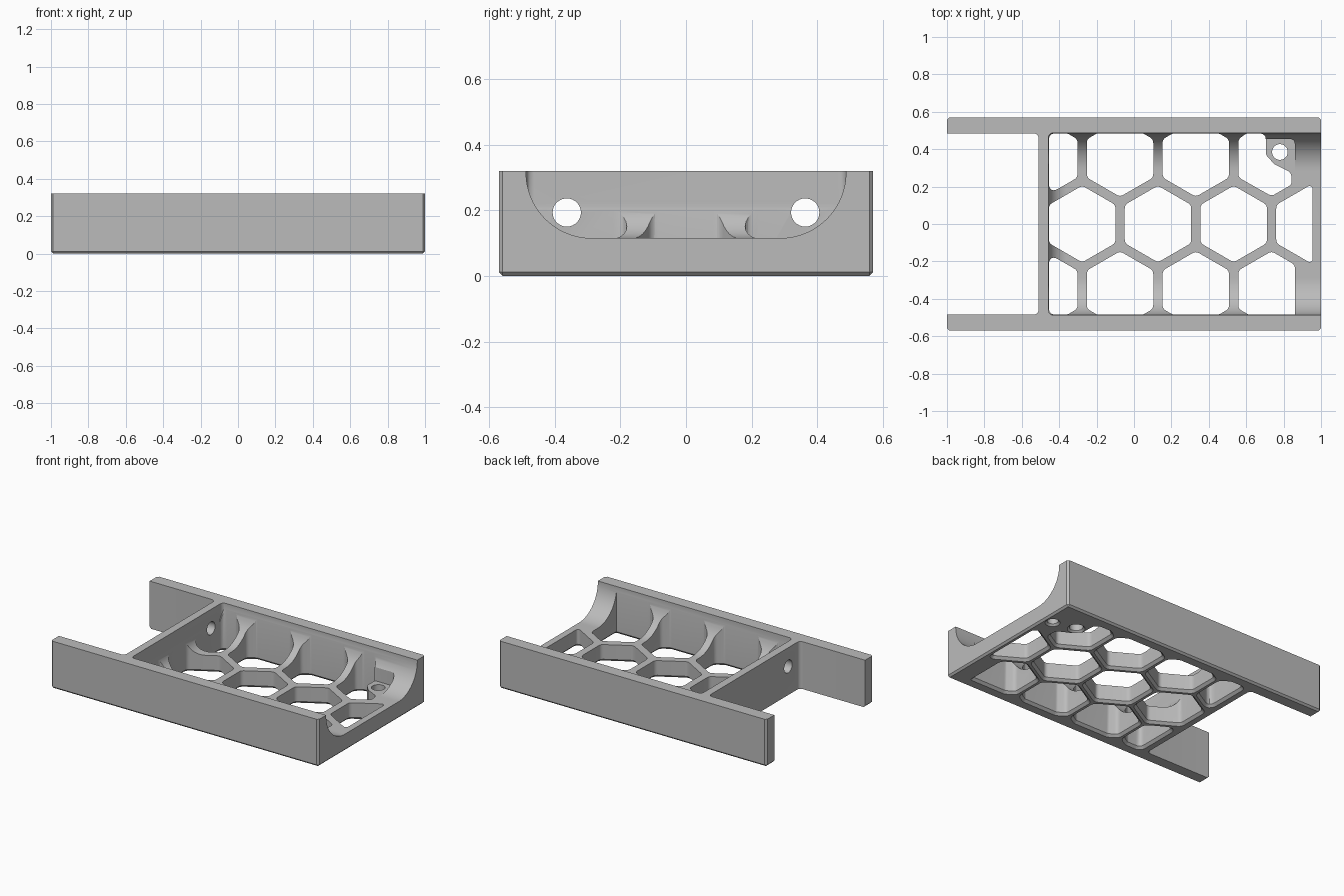
import bpy, bmesh, math
from mathutils import Vector

if "Cube" in bpy.data.objects:
    bpy.data.objects.remove(bpy.data.objects["Cube"])

grey = bpy.data.materials.new("plain grey")
grey.use_nodes = True
grey.diffuse_color = (0.5, 0.5, 0.5, 1)
grey.node_tree.nodes["Principled BSDF"].inputs["Base Color"].default_value = (0.5, 0.5, 0.5, 1)

FLOOR, TOP = 0.115, 0.32
HALF = 0.487          # half width between the side walls
WALL = -0.457         # inner face of the cross wall
PITCH = 0.405         # honeycomb spacing
APOTHEM = PITCH / 2 - 0.025
BIG = 2


def make_object(name, bm):
    bmesh.ops.recalc_face_normals(bm, faces=bm.faces)
    mesh = bpy.data.meshes.new(name)
    bm.to_mesh(mesh)
    bm.free()
    ob = bpy.data.objects.new(name, mesh)
    bpy.context.collection.objects.link(ob)
    mesh.materials.append(grey)
    return ob


def rounded(points, radius, steps=6):
    """Replace every corner of an outline with a soft arc."""
    pts = [Vector(p) for p in points]
    out = []
    for i, p in enumerate(pts):
        a, b = pts[i - 1] - p, pts[(i + 1) % len(pts)] - p
        turn = math.pi - a.angle(b)
        d = min(radius * math.tan(turn / 2), 0.45 * a.length, 0.45 * b.length)
        s, e = p + a.normalized() * d, p + b.normalized() * d
        for k in range(steps + 1):
            t = k / steps
            out.append(s * (1 - t) ** 2 + p * 2 * t * (1 - t) + e * t ** 2)
    return out


def grown(pts, amount):
    """Offset a counter-clockwise outline outwards."""
    out = []
    for i, p in enumerate(pts):
        t = (pts[(i + 1) % len(pts)] - pts[i - 1]).normalized()
        out.append(p + Vector((t.y, -t.x)) * amount)
    return out


def clipped(pts, axis, limit, sign):
    """Keep the part of a convex outline on one side of an axis line."""
    out = []
    for i, q in enumerate(pts):
        p = pts[i - 1]
        dp, dq = sign * (limit - p[axis]), sign * (limit - q[axis])
        if dp * dq < 0:
            out.append(p.lerp(q, dp / (dp - dq)))
        if dq >= 0:
            out.append(q)
    return out


def loft(bm, axis, layers):
    """Stack equal-length outlines [(outline, height), ...] along an axis."""
    place = {"x": lambda u, v, w: (w, u, v),
             "y": lambda u, v, w: (u, w, v),
             "z": lambda u, v, w: (u, v, w)}[axis]
    rings = [[bm.verts.new(place(p[0], p[1], w)) for p in pts] for pts, w in layers]
    for low, high in zip(rings, rings[1:]):
        for i in range(len(low)):
            bm.faces.new((low[i - 1], low[i], high[i], high[i - 1]))
    bm.faces.new(rings[0])
    bm.faces.new(rings[-1])


def prism(name, axis, pts, start, end):
    bm = bmesh.new()
    loft(bm, axis, [(pts, start), (pts, end)])
    return make_object(name, bm)


def boolean(target, tool, operation):
    mod = target.modifiers.new("cut", "BOOLEAN")
    mod.operation, mod.solver, mod.object = operation, "EXACT", tool
    bpy.context.view_layer.update()
    graph = bpy.context.evaluated_depsgraph_get()
    mesh = bpy.data.meshes.new_from_object(target.evaluated_get(graph))
    target.modifiers.clear()
    target.data = mesh
    bpy.data.objects.remove(tool)


def rect(x0, x1, y0, y1):
    return [Vector(p) for p in ((x0, y0), (x1, y0), (x1, y1), (x0, y1))]


def arc(cx, cy, r, a0, a1, steps=24):
    angles = [math.radians(a0 + (a1 - a0) * k / steps) for k in range(steps + 1)]
    return [Vector((cx + r * math.cos(a), cy + r * math.sin(a))) for a in angles]


def circle(cx, cy, r):
    return arc(cx, cy, r, 0, 360, 40)[:-1]


# Outer block, chamfered everywhere but the top rim
bm = bmesh.new()
loft(bm, "z", [(rect(-1, 1, -0.57, 0.57), 0), (rect(-1, 1, -0.57, 0.57), TOP)])
edges = [e for e in bm.edges if min(v.co.z for v in e.verts) < 0.01]
bmesh.ops.bevel(bm, geom=edges, offset=0.012, segments=1, affect="EDGES")
tray = make_object("bracket_tray", bm)

# Open channel: rounded trough, filleted against the cross wall
r = 0.2
trough = ([Vector((-HALF, 1))] + arc(r - HALF, FLOOR + r, r, 180, 270)
          + arc(HALF - r, FLOOR + r, r, 270, 360) + [Vector((HALF, 1))])
channel = prism("channel_cutter", "x", trough, -0.8, BIG)
r = 0.105
side = [Vector((WALL, 1.5))] + arc(WALL + r, FLOOR + r, r, 180, 270, 16) + [
    Vector((BIG + 1, FLOOR)), Vector((BIG + 1, 1.5))]
# sink the long floor line slightly so it never coincides with the trough
for p in side:
    p.y -= 0.0006
boolean(channel, prism("end_fillet", "y", side, -1, 1), "INTERSECT")
plan = rounded(rect(WALL - 0.0005, BIG + 2, -HALF - 0.0005, HALF + 0.0005), 0.03)
boolean(channel, prism("corner_rounding", "z", plan, -1, 1.2), "INTERSECT")
boolean(tray, channel, "DIFFERENCE")

# Gap between the two rear arms
gap = rounded(rect(-BIG, -0.51, -0.485, 0.485), 0.03)
boolean(tray, prism("arm_gap", "z", gap, -1, 1), "DIFFERENCE")

# Flat seat for the screw boss
seat = rounded(rect(0.69, 0.86, 0.2, 0.455), 0.03)
boolean(tray, prism("boss_seat", "z", seat, FLOOR - 0.0003, 1), "DIFFERENCE")

# Honeycomb openings, chamfered underneath
bm = bmesh.new()
for row in (-1, 0, 1):
    for col in range(4):
        cx = -0.277 + PITCH * (col - abs(row) / 2)
        cy = row * PITCH * math.sqrt(3) / 2
        pts = arc(cx, cy, APOTHEM * 2 / math.sqrt(3), 30, 330, 5)
        for axis, limit, sign in ((0, WALL + 0.002, -1), (0, 0.86 if row else 0.955, 1),
                                  (1, 0.484, 1), (1, -0.484, -1)):
            pts = clipped(pts, axis, limit, sign)
        if row == 1 and col == 3:
            # this opening wraps round the screw boss
            left = cx - APOTHEM
            pts = [(left, 0.249), (cx, 0.149), (0.845, 0.212), (0.84, 0.275), (0.75, 0.32),
                   (0.705, 0.37), (0.705, 0.484), (0.6, 0.484), (left, 0.453)]
        outline = rounded(pts, 0.035)
        loft(bm, "z", [(grown(outline, 0.026), -0.01), (outline, 0.016), (outline, 0.6)])
boolean(tray, make_object("honeycomb_cutter", bm), "DIFFERENCE")

# Screw hole through the boss and a blind hole beside it, both countersunk below
bm = bmesh.new()
for x, y, radius, top in ((0.78, 0.385, 0.042, 0.5), (0.936, 0.35, 0.034, 0.07)):
    loft(bm, "z", [(circle(x, y, radius + 0.022), -0.01), (circle(x, y, radius), 0.012),
                   (circle(x, y, radius), top)])
boolean(tray, make_object("screw_hole_cutter", bm), "DIFFERENCE")

# Cable holes through the cross wall
bm = bmesh.new()
for y in (-0.363, 0.363):
    loft(bm, "x", [(circle(y, 0.193, 0.043), -0.7), (circle(y, 0.193, 0.043), -0.4)])
boolean(tray, make_object("wall_hole_cutter", bm), "DIFFERENCE")

# Smooth curved surfaces, crisp edges
bpy.ops.object.select_all(action="DESELECT")
tray.select_set(True)
bpy.context.view_layer.objects.active = tray
bpy.ops.object.shade_smooth_by_angle(angle=math.radians(25))
